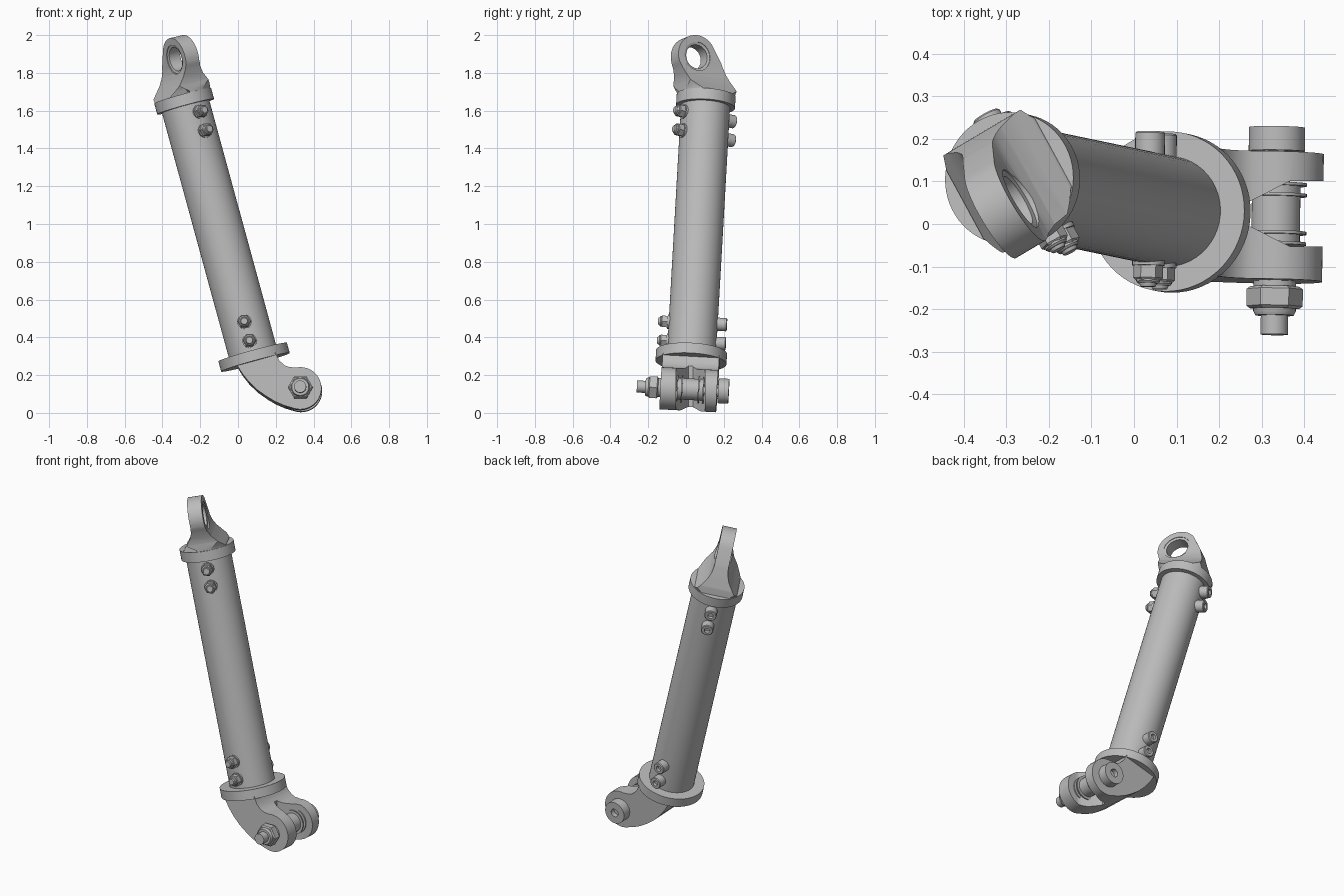
import bpy, bmesh, math
from mathutils import Vector, Matrix

if "Cube" in bpy.data.objects:
    bpy.data.objects.remove(bpy.data.objects["Cube"])

steel = bpy.data.materials.new("grey_steel")
steel.diffuse_color = (0.5, 0.5, 0.5, 1)
steel.use_nodes = True
steel.node_tree.nodes["Principled BSDF"].inputs["Base Color"].default_value = steel.diffuse_color

# Strut frame: w runs up the tube, v along the lower pin, u sideways
BASE = Vector((0.085, 0.028, 0.295))
TOP = Vector((-0.285, 0.105, 1.65))
LENGTH = (TOP - BASE).length
w = (TOP - BASE).normalized()
v = (Vector((0, 1, 0)) - w * w.y).normalized()
u = v.cross(w)
TURN = math.radians(30)          # upper eye is turned about the tube
n = u * math.cos(TURN) + v * math.sin(TURN)
d = u * math.sin(TURN) - v * math.cos(TURN)


def frame(o, x, y, z):
    m = Matrix((x, y, z)).transposed().to_4x4()
    m.translation = o
    return m


def along(o, z):
    m = z.to_track_quat('Z', 'Y').to_matrix().to_4x4()
    m.translation = o
    return m


def finish(name, bm, matrix):
    bmesh.ops.recalc_face_normals(bm, faces=bm.faces)
    bm.transform(matrix)
    me = bpy.data.meshes.new(name)
    bm.to_mesh(me)
    bm.free()
    me.materials.append(steel)
    ob = bpy.data.objects.new(name, me)
    bpy.context.collection.objects.link(ob)
    return ob


def prism(name, pts, h0, h1, matrix):
    """Flat outline extruded along local z."""
    bm = bmesh.new()
    f = bm.faces.new([bm.verts.new((x, y, h0)) for x, y in pts])
    ext = bmesh.ops.extrude_face_region(bm, geom=[f])["geom"]
    bmesh.ops.translate(bm, vec=(0, 0, h1 - h0),
                        verts=[g for g in ext if isinstance(g, bmesh.types.BMVert)])
    return finish(name, bm, matrix)


def turned(name, profile, matrix, sides=40, closed=False):
    """(radius, height) profile turned about local z."""
    bm = bmesh.new()
    rings = []
    for r, h in profile:
        rings.append([bm.verts.new((r * math.cos(2 * math.pi * i / sides),
                                    r * math.sin(2 * math.pi * i / sides), h))
                      for i in range(sides)])
    pairs = list(zip(rings, rings[1:]))
    if closed:
        pairs.append((rings[-1], rings[0]))
    else:
        bm.faces.new(rings[0])
        bm.faces.new(rings[-1])
    for a, b in pairs:
        for i in range(sides):
            j = (i + 1) % sides
            bm.faces.new((a[i], a[j], b[j], b[i]))
    return finish(name, bm, matrix)


def cut(ob, tool, op):
    m = ob.modifiers.new("cut", 'BOOLEAN')
    m.object, m.operation, m.solver = tool, op, 'EXACT'
    bpy.context.view_layer.objects.active = ob
    bpy.ops.object.modifier_apply(modifier="cut")
    bpy.data.objects.remove(tool)


def arc(cx, cy, r, a0, a1, steps=24):
    return [(cx + r * math.cos(math.radians(a0 + (a1 - a0) * i / steps)),
             cy + r * math.sin(math.radians(a0 + (a1 - a0) * i / steps)))
            for i in range(steps + 1)]


# Tube and end flanges
axis = along(BASE, w)
turned("tube", [(0.13, 0), (0.13, LENGTH)], axis, 48)
turned("lower_flange", [(0.188, -0.028), (0.188, 0.028)], axis, 64)
turned("upper_flange", [(0.156, LENGTH - 0.03), (0.156, LENGTH + 0.03)], axis, 64)

# Lower clevis: side outline, then a slot between the two arms
side = [(-0.005, 0.262), (0.0, 0.24), (0.025, 0.2), (0.06, 0.156), (0.105, 0.113),
        (0.156, 0.077), (0.2, 0.051), (0.246, 0.031)]
side += arc(0.332, 0.122, 0.112, -110, 100)
side += [(0.275, 0.234), (0.25, 0.243), (0.22, 0.27), (0.2, 0.312)]
local = []
for x, z in side:
    q = Vector((x, BASE.y, z)) - BASE
    local.append((q.dot(u), q.dot(w)))
clevis = prism("clevis", local, -0.15, 0.15, frame(BASE, u, w, -v))
slot = [(0.245, -0.012), (0.27, -0.028), (0.366, -0.077), (0.6, -0.077),
        (0.6, 0.077), (0.366, 0.077), (0.27, 0.028), (0.245, 0.012)]
cut(clevis, prism("slot_cutter", slot, -0.3, 0.6,
                  Matrix.Translation((0, BASE.y - 0.004, 0))), 'DIFFERENCE')

# Clevis pin: socket head bolt, spacer with washers, lock nut
pin = along(Vector((0.333, 0.023, 0.125)), v)
turned("pin_bolt", [(0.032, -0.283), (0.032, 0.148), (0.066, 0.148), (0.066, 0.204),
                    (0.024, 0.204), (0.024, 0.175)], pin)
turned("pin_spacer", [(0.057, -0.072), (0.057, 0.072)], pin)
for s in (-1, 1):
    for a in (0.041, 0.066):
        turned("pin_washer", [(0.072, s * a), (0.072, s * (a + 0.007))], pin)
turned("pin_nut_washer", [(0.06, -0.155), (0.06, -0.148)], pin)
turned("pin_nut_collar", [(0.045, -0.238), (0.05, -0.228), (0.05, -0.15)], pin)
turned("pin_nut", [(0.058, -0.222), (0.066, -0.216), (0.066, -0.176), (0.058, -0.17)], pin, 6)

# Upper eye lug: side outline crossed with a flared front outline
EX, EW, ER = 0.09, 0.222, 0.115
outline = [(-0.13, 0.02), (-0.12, 0.07), (-0.095, 0.13), (-0.06, 0.205)]
outline += arc(EX, EW, ER, 150, -35)
outline += [(0.165, 0.115), (0.152, 0.075), (0.148, 0.02)]
lug = prism("eye_lug", outline, -0.2, 0.2, frame(TOP, d, w, -n))
flare = [(0.125, 0.02), (0.122, 0.035), (0.09, 0.075), (0.062, 0.115), (0.047, 0.15),
         (0.041, 0.185), (0.041, 0.4)]
flare += [(-x, y) for x, y in reversed(flare)]
cut(lug, prism("flare_cutter", flare, -0.4, 0.4, frame(TOP, n, w, d)), 'INTERSECT')
cut(lug, turned("rim_cutter", [(0.15, 0.01), (0.155, 0.04), (0.4, 0.42)],
                along(TOP, w), 64), 'INTERSECT')
eye = along(TOP + d * EX + w * EW, n)
cut(lug, turned("eye_cutter", [(0.078, -0.3), (0.078, 0.3)], eye, 48), 'DIFFERENCE')
turned("eye_bushing", [(0.064, -0.034), (0.079, -0.038), (0.079, 0.038), (0.064, 0.034)],
       eye, 48, closed=True)


# Cross bolts through the tube, two at each end
def cross_bolt(t, z):
    m = along(BASE + w * t, z)
    turned("cross_bolt", [(0.017, -0.186), (0.02, -0.18), (0.02, 0.125), (0.035, 0.125),
                          (0.035, 0.175), (0.031, 0.179), (0.016, 0.179), (0.016, 0.16)], m, 24)
    turned("cross_washer", [(0.038, -0.136), (0.038, -0.122)], m, 24)
    turned("cross_nut", [(0.03, -0.17), (0.035, -0.165), (0.035, -0.136)], m, 6)
    turned("cross_nut_collar", [(0.024, -0.178), (0.028, -0.173), (0.028, -0.14)], m, 24)


for t, z in ((0.083, v), (0.188, v), (LENGTH - 0.081, -d), (LENGTH - 0.185, -d)):
    cross_bolt(t, z)

# Smooth round surfaces, keep machined edges crisp
bpy.ops.object.select_all(action='SELECT')
bpy.context.view_layer.objects.active = lug
bpy.ops.object.shade_smooth_by_angle(angle=math.radians(30))
